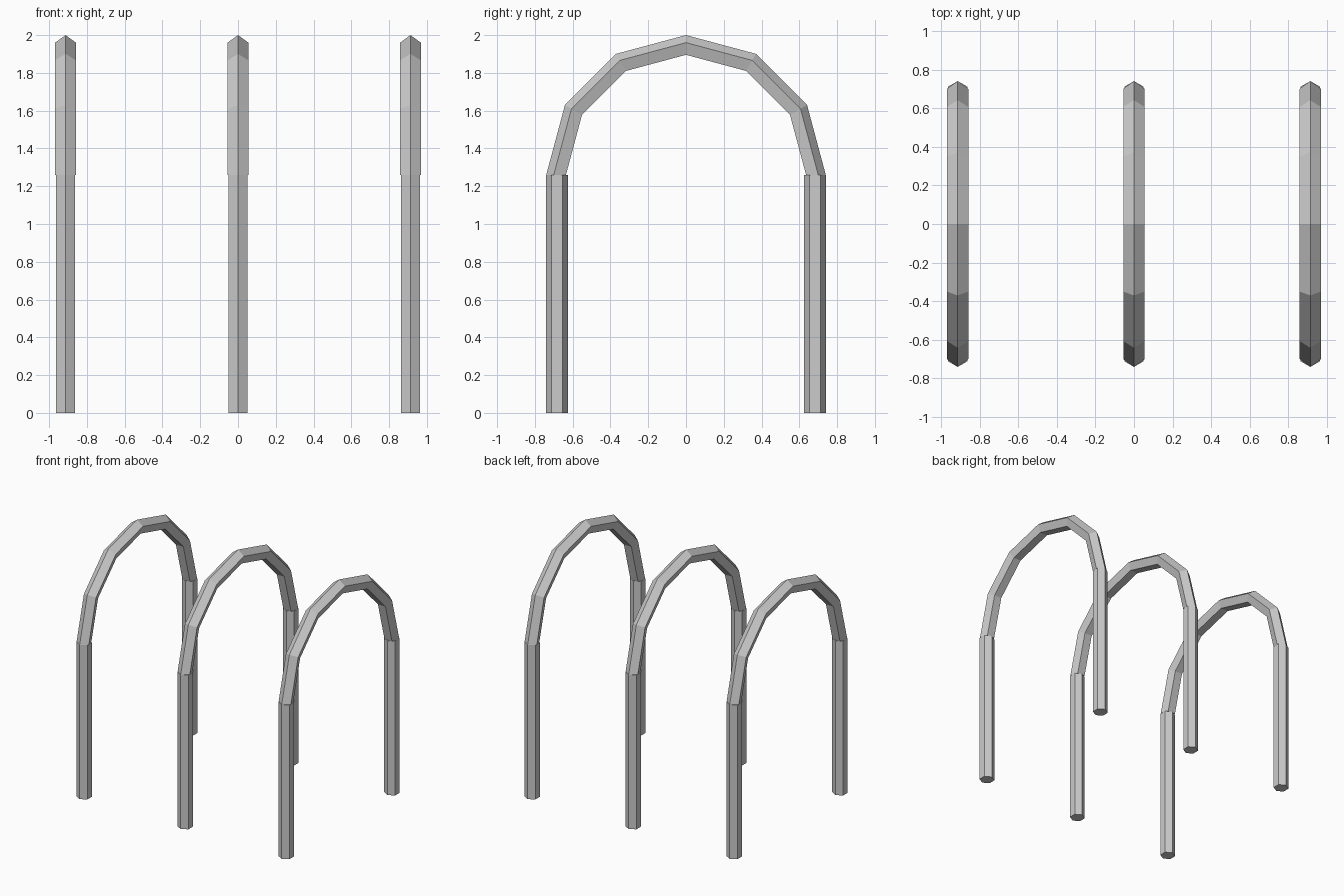
import bpy, bmesh
from math import sin, cos, pi

if "Cube" in bpy.data.objects:
    bpy.data.objects.remove(bpy.data.objects["Cube"])

SPRING_Z = 1.26      # height where the arch starts
MAJOR = 0.6823       # arch centreline radius
TUBE = 0.0577        # tube radius
SPACING = 0.913


def make_object(name, bm, x):
    bmesh.ops.recalc_face_normals(bm, faces=bm.faces)
    mesh = bpy.data.meshes.new(name)
    bm.to_mesh(mesh)
    bm.free()
    obj = bpy.data.objects.new(name, mesh)
    obj.location.x = x
    bpy.context.collection.objects.link(obj)
    return obj


def loft(bm, rings):
    # Skin consecutive closed rings and cap both ends
    rings = [[bm.verts.new(p) for p in ring] for ring in rings]
    n = len(rings[0])
    for a, b in zip(rings, rings[1:]):
        for i in range(n):
            j = (i + 1) % n
            bm.faces.new((a[i], a[j], b[j], b[i]))
    bm.faces.new(rings[0])
    bm.faces.new(rings[-1])


def post(name, x, y):
    # Six-sided upright with corners along y
    bm = bmesh.new()
    loft(bm, [[(TUBE * sin(i * pi / 3), y + TUBE * cos(i * pi / 3), z)
               for i in range(6)] for z in (0, SPRING_Z)])
    make_object(name, bm, x)


def arch(name, x):
    # Half ring of six segments, five-sided section with a corner outwards
    bm = bmesh.new()
    rings = []
    for s in range(7):
        a = s * pi / 6
        ring = []
        for i in range(5):
            t = i * 2 * pi / 5
            r = MAJOR + TUBE * cos(t)
            ring.append((TUBE * sin(t), r * cos(a), SPRING_Z + r * sin(a)))
        rings.append(ring)
    loft(bm, rings)
    make_object(name, bm, x)


# Three hoops in a row
for k, label in enumerate(("left", "middle", "right")):
    x = (k - 1) * SPACING
    post(label + "_front_post", x, -MAJOR)
    post(label + "_back_post", x, MAJOR)
    arch(label + "_arch", x)
